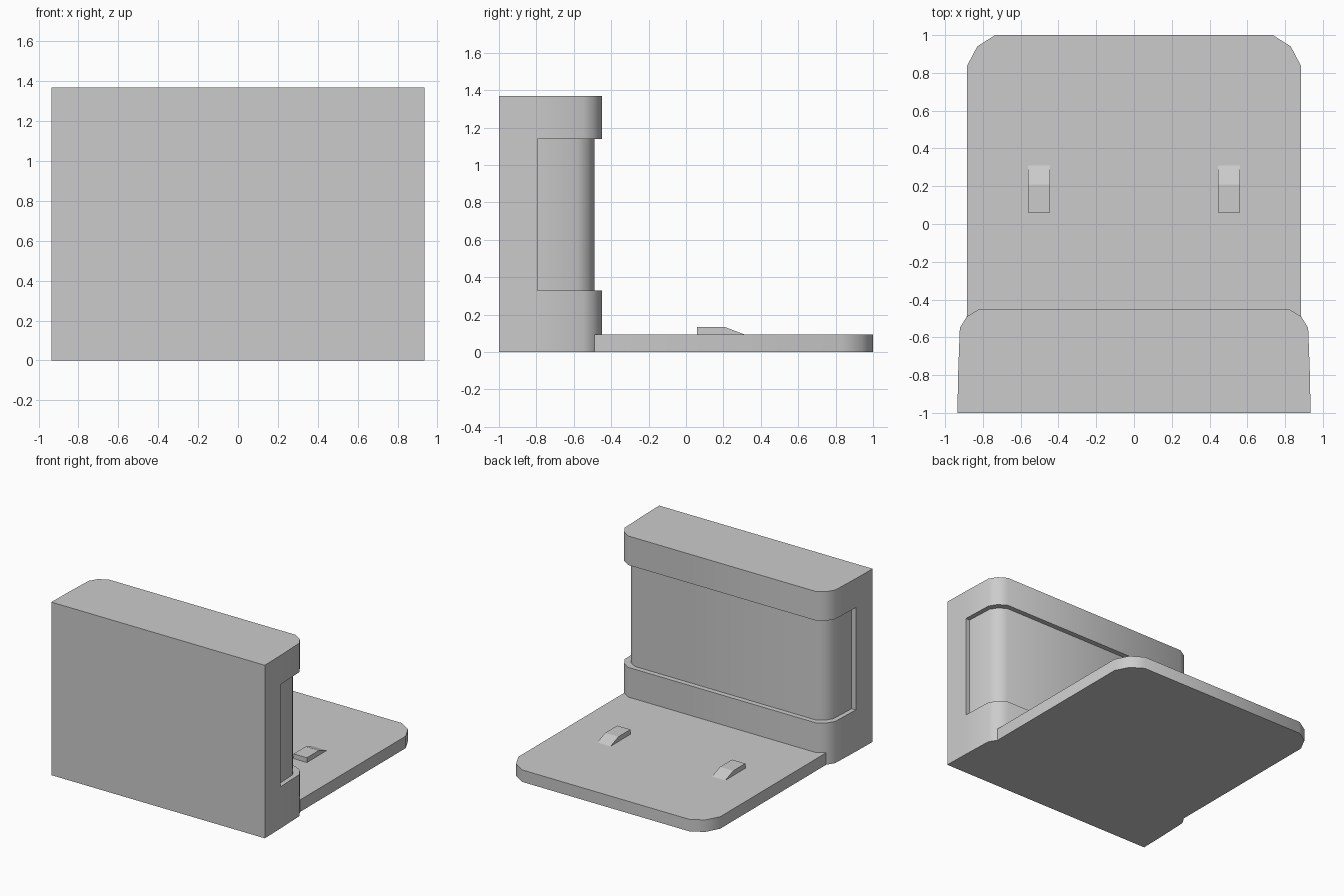
import bpy, bmesh, math

if "Cube" in bpy.data.objects:
    bpy.data.objects.remove(bpy.data.objects["Cube"])

grey = bpy.data.materials.new("light grey")
grey.diffuse_color = (0.6, 0.6, 0.6, 1)
grey.use_nodes = True
grey.node_tree.nodes["Principled BSDF"].inputs["Base Color"].default_value = grey.diffuse_color


def prism(name, outline, depth, place):
    """Extrude a closed 2D outline by depth; place maps (u, v, w) to xyz."""
    bm = bmesh.new()
    low = [bm.verts.new(place(u, v, depth[0])) for u, v in outline]
    high = [bm.verts.new(place(u, v, depth[1])) for u, v in outline]
    bm.faces.new(low[::-1])
    bm.faces.new(high)
    n = len(outline)
    for i in range(n):
        j = (i + 1) % n
        bm.faces.new((low[i], low[j], high[j], high[i]))
    bmesh.ops.recalc_face_normals(bm, faces=bm.faces)
    mesh = bpy.data.meshes.new(name)
    bm.to_mesh(mesh)
    bm.free()
    obj = bpy.data.objects.new(name, mesh)
    bpy.context.collection.objects.link(obj)
    mesh.materials.append(grey)
    return obj


def mirrored(half):
    """Complete a right-hand outline with its left-hand mirror image."""
    return half + [(-x, y) for x, y in reversed(half)]


def smooth(obj):
    bpy.ops.object.select_all(action='DESELECT')
    obj.select_set(True)
    bpy.context.view_layer.objects.active = obj
    bpy.ops.object.shade_smooth_by_angle(angle=math.radians(40))


def flat(x, y, z):
    return (x, y, z)


# Upright housing with rounded rear corners
body = prism("housing", mirrored([(0.935, -1), (0.931, -0.79), (0.922, -0.55),
                                  (0.885, -0.49), (0.82, -0.45)]), (0, 1.37), flat)

# Shallow recess wrapping around the rear and both sides
outer = [(1.1, -0.795), (1.1, -0.2), (-1.1, -0.2), (-1.1, -0.795)]
inner = [(-0.895, -0.795), (-0.885, -0.58), (-0.85, -0.525), (-0.79, -0.49)]
inner += [(-x, y) for x, y in reversed(inner)]
cutter = prism("recess_cutter", outer + inner, (0.33, 1.14), flat)
cutter.hide_render = True
cutter.hide_set(True)
cut = body.modifiers.new("recess", 'BOOLEAN')
cut.operation = 'DIFFERENCE'
cut.solver = 'EXACT'
cut.object = cutter
bpy.context.view_layer.objects.active = body
bpy.ops.object.modifier_apply(modifier=cut.name)
bpy.data.objects.remove(cutter)
smooth(body)

# Base plate with rounded rear corners
plate = prism("base_plate", mirrored([(0.82, -0.45), (0.885, -0.49), (0.885, 0.835),
                                      (0.83, 0.94), (0.735, 1)]), (0, 0.095), flat)
smooth(plate)

# Pair of ramped clips on the plate
for side, x in (("left", -0.503), ("right", 0.503)):
    prism(side + "_clip", [(0.06, 0.09), (0.31, 0.09), (0.31, 0.095), (0.21, 0.133), (0.06, 0.133)],
          (x - 0.058, x + 0.058), lambda y, z, w: (w, y, z))
